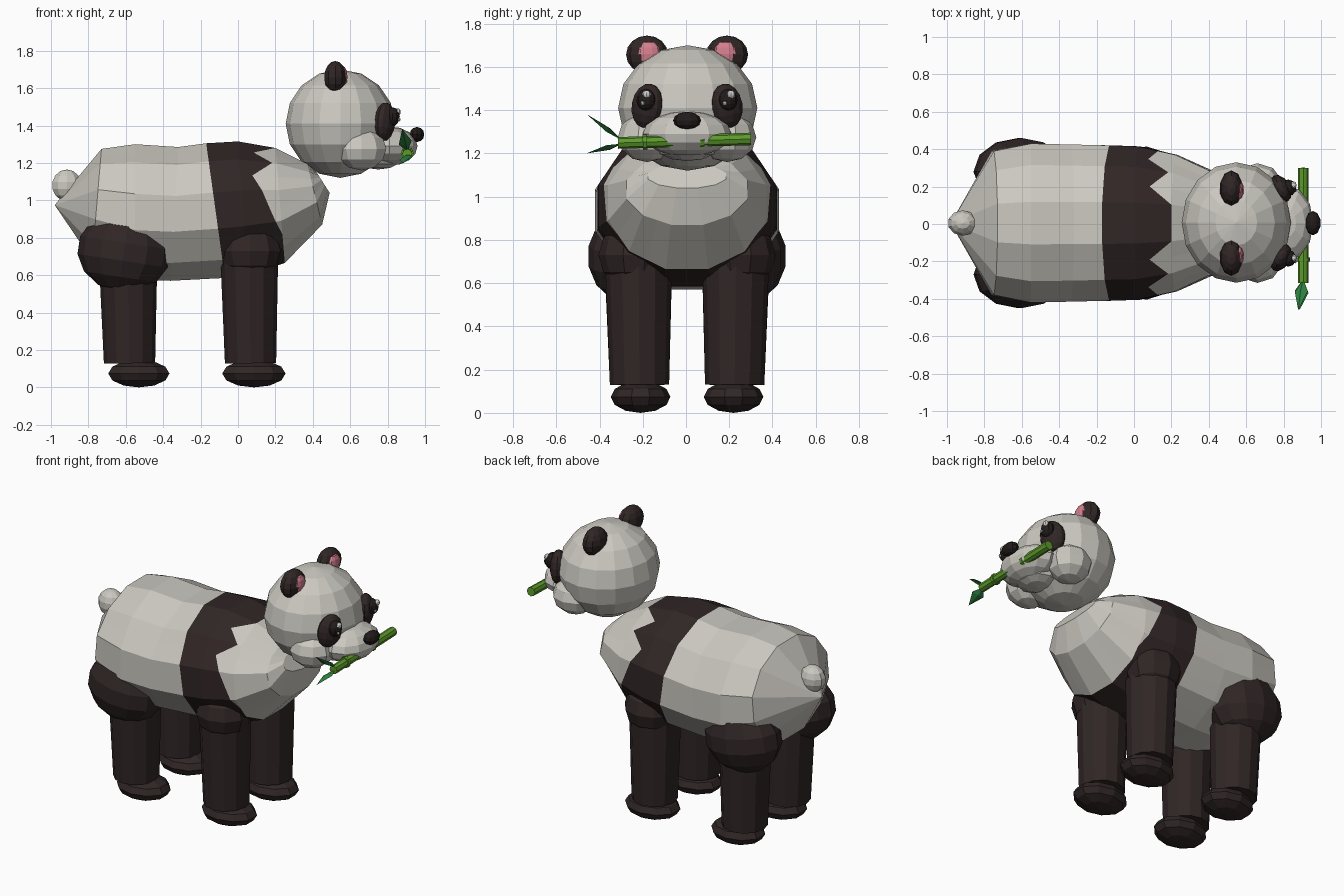
import bpy, bmesh, math
from mathutils import Vector, Matrix, Euler

if "Cube" in bpy.data.objects:
    bpy.data.objects.remove(bpy.data.objects["Cube"])

CY = 0.005  # the animal's middle plane


def mat(name, r, g, b):
    m = bpy.data.materials.new(name)
    m.diffuse_color = (r, g, b, 1)
    m.use_nodes = True
    m.node_tree.nodes["Principled BSDF"].inputs["Base Color"].default_value = m.diffuse_color
    return m


WHITE = mat("warm_white_fur", 0.60, 0.58, 0.53)
DARK = mat("dark_brown_fur", 0.030, 0.019, 0.019)
BLACK = mat("black_nose", 0.016, 0.011, 0.011)
PINK = mat("pink_ear", 0.66, 0.21, 0.27)
GREEN = mat("bamboo_green", 0.11, 0.33, 0.025)
LEAF = mat("leaf_green", 0.025, 0.21, 0.05)
SHINE = mat("eye_shine", 0.65, 0.65, 0.65)


def finish(name, bm, *mats):
    bmesh.ops.recalc_face_normals(bm, faces=bm.faces[:])
    me = bpy.data.meshes.new(name)
    bm.to_mesh(me)
    bm.free()
    for m in mats:
        me.materials.append(m)
    ob = bpy.data.objects.new(name, me)
    bpy.context.collection.objects.link(ob)
    return ob


def ball(name, c, r, m, seg=10, rings=6, rot=(0, 0, 0)):
    """Faceted ellipsoid."""
    bm = bmesh.new()
    bmesh.ops.create_uvsphere(bm, u_segments=seg, v_segments=rings, radius=1)
    M = (Matrix.Translation((c[0], c[1] + CY, c[2]))
         @ Euler(rot).to_matrix().to_4x4() @ Matrix.Diagonal((*r, 1)))
    bm.transform(M)
    return finish(name, bm, m)


def rod(name, a, b, r1, r2, m, seg=8):
    """Tapered cylinder from a to b."""
    a, b = Vector(a), Vector(b)
    bm = bmesh.new()
    bmesh.ops.create_cone(bm, cap_ends=True, segments=seg, radius1=r1,
                          radius2=r2, depth=(b - a).length)
    q = Vector((0, 0, 1)).rotation_difference(b - a)
    bm.transform(Matrix.Translation((a + b) / 2 + Vector((0, CY, 0)))
                 @ q.to_matrix().to_4x4())
    return finish(name, bm, m)


# --- body: 12-sided tube, each side split in two so the band can zigzag ---
def section(tx, tz, bx, bz, hw):
    corners = []
    for k in range(12):
        a = math.radians(15 + 30 * k)
        u = (1 - math.cos(a) / math.cos(math.radians(15))) / 2
        corners.append(Vector((tx + (bx - tx) * u,
                               CY + hw * math.sin(a) / math.sin(math.radians(75)),
                               tz + (bz - tz) * u)))
    pts = []
    for k in range(12):  # point 0 is the top middle
        pts += [(corners[k - 1] + corners[k]) / 2, corners[k]]
    return pts


rings = [section(*s) for s in (
    (-0.73, 1.275, -0.78, 0.68, 0.385),
    (-0.55, 1.30, -0.55, 0.575, 0.425),
    (-0.32, 1.285, -0.36, 0.57, 0.42),
    (-0.17, 1.305, -0.07, 0.585, 0.415),
    (0.0, 1.315, 0.05, 0.60, 0.41),
    (0.20, 1.28, 0.25, 0.665, 0.365),
    (0.37, 1.195, 0.45, 0.87, 0.28),
    (0.42, 1.15, 0.49, 1.04, 0.18))]
# front edge of the dark band: pull points back towards the previous ring
pull = [0, 0, 0.6, 0.12, 0.68, 0.45, 0.3, 0.15, 0, 0, 0, 0, 0]
zig = [p.lerp(q, pull[min(i, 24 - i)])
       for i, (p, q) in enumerate(zip(rings[5], rings[4]))]
rings.insert(5, zig)

bm = bmesh.new()
loops = [[bm.verts.new(p) for p in ring] for ring in rings]
rear = bm.verts.new((-0.98, CY, 0.975))
for j in range(len(loops) - 1):
    A, B = loops[j], loops[j + 1]
    for i in range(24):
        n = (i + 1) % 24
        f = bm.faces.new((A[i], A[n], B[n], B[i]))
        f.material_index = 1 if j in (3, 4) else 0
for i in range(24):
    bm.faces.new((loops[0][i], rear, loops[0][(i + 1) % 24]))
bm.faces.new(loops[-1])
bmesh.ops.remove_doubles(bm, verts=bm.verts[:], dist=0.0005)
finish("body", bm, WHITE, DARK)

ball("tail", (-0.915, 0, 1.08), (0.083, 0.07, 0.085), WHITE, 10, 7)

# --- head ---
ball("head", (0.547, 0.003, 1.41), (0.292, 0.322, 0.29), WHITE, 16, 8)
ball("muzzle", (0.81, 0, 1.29), (0.15, 0.205, 0.105), WHITE, 12, 8)
ball("chin", (0.75, 0, 1.225), (0.13, 0.14, 0.06), WHITE, 10, 6)
ball("nose", (0.957, 0, 1.352), (0.041, 0.065, 0.04), BLACK, 10, 6)

for s, side in ((-1, "right"), (1, "left")):
    ball(side + "_cheek", (0.66, s * 0.185, 1.275), (0.14, 0.135, 0.115), WHITE, 10, 6)
    # ears
    ball(side + "_ear", (0.52, s * 0.185, 1.657), (0.062, 0.097, 0.088), DARK, 10, 8)
    ball(side + "_inner_ear", (0.557, s * 0.178, 1.66), (0.03, 0.058, 0.06), PINK, 10, 6)
    # eyes
    ball(side + "_eye_patch", (0.785, s * 0.185, 1.42), (0.05, 0.078, 0.104), DARK,
         12, 8, (s * 0.2, 0, s * 0.5))
    ball(side + "_eye", (0.825, s * 0.188, 1.447), (0.042, 0.045, 0.05), BLACK, 10, 8)
    ball(side + "_eye_shine", (0.853, s * 0.195 + 0.008, 1.472), (0.017, 0.02, 0.02), SHINE, 8, 6)
    ball(side + "_eye_glint", (0.862, s * 0.19 - 0.015, 1.432), (0.008, 0.01, 0.01), SHINE, 6, 4)
    # hind leg
    ball(side + "_thigh", (-0.61, s * 0.275, 0.725), (0.25, 0.185, 0.217), DARK, 12, 7,
         (0, 0.15, 0))
    rod(side + "_hind_leg", (-0.58, s * 0.22, 0.13), (-0.587, s * 0.225, 0.65),
        0.137, 0.155, DARK, 12)
    ball(side + "_hind_foot", (-0.53, s * 0.215, 0.074), (0.172, 0.138, 0.074), DARK, 10, 6)
    # front leg
    ball(side + "_shoulder", (0.065, s * 0.245, 0.73), (0.172, 0.165, 0.155), DARK, 10, 6)
    rod(side + "_front_leg", (0.067, s * 0.22, 0.13), (0.06, s * 0.225, 0.72),
        0.137, 0.155, DARK, 12)
    ball(side + "_front_foot", (0.085, s * 0.215, 0.074), (0.178, 0.138, 0.074), DARK, 10, 6)


# --- bamboo held in the mouth ---
def stalk(y):
    return (0.905, y, 1.258 + 0.03 * y)


rod("bamboo_stalk", stalk(-0.32), stalk(0.295), 0.027, 0.029, GREEN, 8)
for k, y in enumerate((-0.195, 0.07)):
    rod("bamboo_node_%d" % k, stalk(y - 0.01), stalk(y + 0.01), 0.035, 0.035, GREEN, 8)


def leaf(name, base, tip, w):
    """Pointed leaf, widest before the middle, with a slim ridge."""
    a, b = Vector(base), Vector(tip)
    d = (b - a).normalized()
    side = Vector((1, 0, 0.35))
    side = (side - d * side.dot(d)).normalized() * w
    up = d.cross(side).normalized() * 0.012
    mid = a.lerp(b, 0.4)
    bm = bmesh.new()
    A, B = bm.verts.new(a), bm.verts.new(b)
    rim = [bm.verts.new(mid + o) for o in (side, up, -side, -up)]
    for i in range(4):
        bm.faces.new((A, rim[i], rim[i - 1]))
        bm.faces.new((B, rim[i - 1], rim[i]))
    finish(name, bm, LEAF)


leaf("upper_leaf", (0.905, -0.295, 1.26), (0.878, -0.46, 1.382), 0.036)
leaf("lower_leaf", (0.905, -0.295, 1.245), (0.885, -0.46, 1.20), 0.038)
